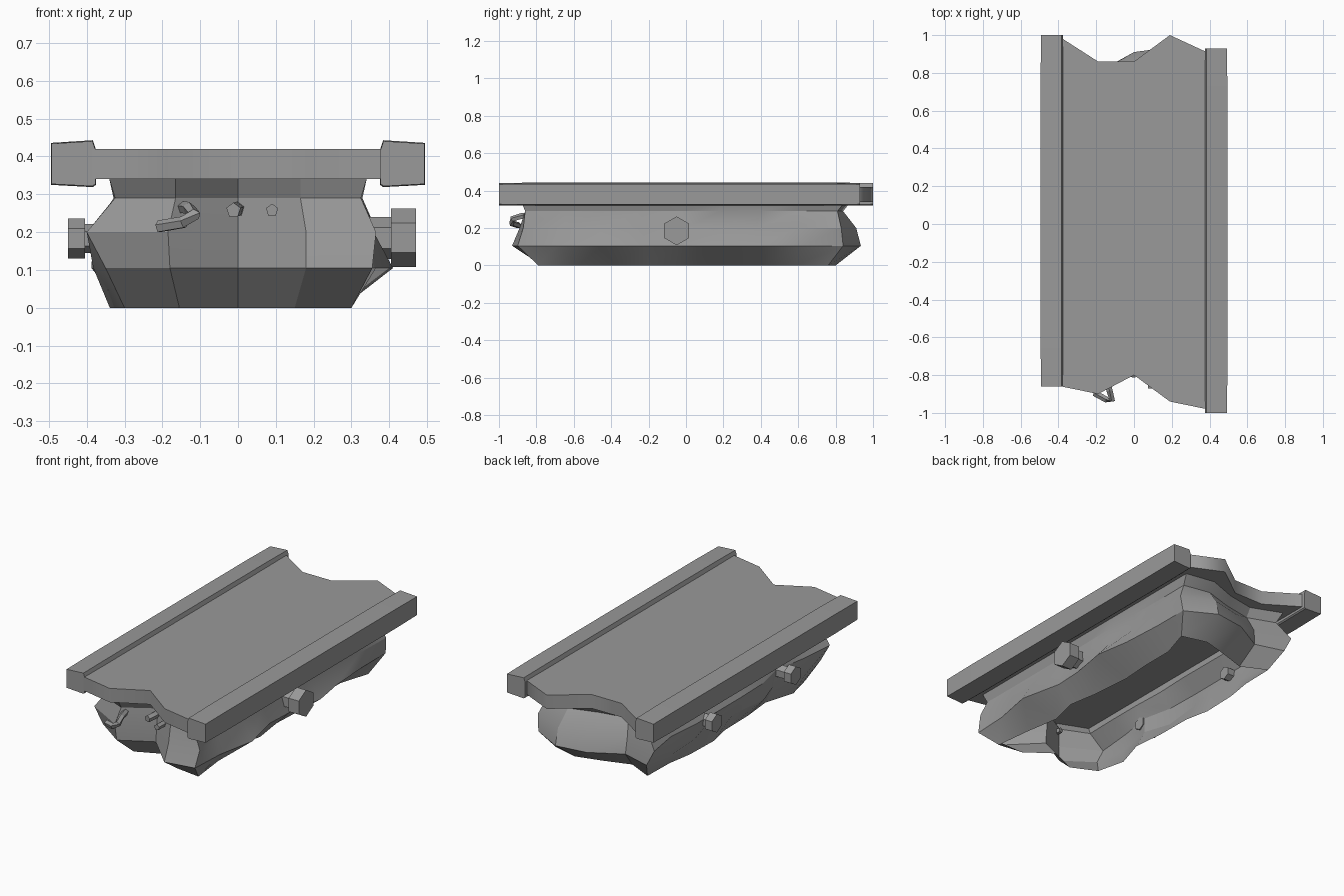
import bpy, math, random
from mathutils import Vector

if "Cube" in bpy.data.objects:
    bpy.data.objects.remove(bpy.data.objects["Cube"])
random.seed(11)

concrete = bpy.data.materials.new("dark_grey")
concrete.diffuse_color = (.32, .32, .32, 1)
concrete.use_nodes = True
concrete.node_tree.nodes["Principled BSDF"].inputs["Base Color"].default_value = concrete.diffuse_color


def make(name, verts, faces):
    me = bpy.data.meshes.new(name)
    me.from_pydata([tuple(v) for v in verts], [], faces)
    me.update()
    me.materials.append(concrete)
    ob = bpy.data.objects.new(name, me)
    bpy.context.collection.objects.link(ob)
    return ob


def smooth(ob, degrees):
    bpy.ops.object.select_all(action='DESELECT')
    bpy.context.view_layer.objects.active = ob
    ob.select_set(True)
    bpy.ops.object.shade_smooth_by_angle(angle=math.radians(degrees))


def loft(name, rings, caps=True):
    """Bridge equal closed rings with quads, optionally capping both ends."""
    n = len(rings[0])
    verts = [v for r in rings for v in r]
    faces = [(k*n + i, k*n + (i+1) % n, (k+1)*n + (i+1) % n, (k+1)*n + i)
             for k in range(len(rings)-1) for i in range(n)]
    if caps:
        faces += [tuple(reversed(range(n))),
                  tuple(range((len(rings)-1)*n, len(rings)*n))]
    return make(name, verts, faces)


def rod(name, pts, r, sides):
    """Low-poly bar following a path."""
    pts = [Vector(p) for p in pts]
    rings = []
    for i, p in enumerate(pts):
        d = (pts[min(i+1, len(pts)-1)] - pts[max(i-1, 0)]).normalized()
        up = Vector((0, 0, 1))
        a = (up - d*up.dot(d)).normalized()
        b = d.cross(a)
        rings.append([p + r*(a*math.cos(t) + b*math.sin(t))
                      for t in (2*math.pi*k/sides for k in range(sides))])
    return loft(name, rings)


# Road slab with broken ends
xs = [-.385, -.19, 0, .19, .385]
front = [-.86, -.9, -.8, -.94, -.98]
back = [.985, .86, .86, 1.0, .91]
outline = list(zip(xs, front)) + list(zip(xs, back))[::-1]
slab = loft("road_slab", [[(x, y, z) for x, y in outline] for z in (.34, .42)])
smooth(slab, 70)

# Curbs, slightly fuller along the middle than at the ends
profile = [(.376, .325), (.384, .319), (.494, .325), (.494, .436), (.384, .443), (.376, .42)]
for name, s, y0, y1 in (("left_curb", -1, -.86, 1.0), ("right_curb", 1, -1.0, .93)):
    rings = []
    for y, k in ((y0, .96), (y0+.2, 1), (y1-.2, 1), (y1, .96)):
        rings.append([(s*(.435 + (x-.435)*(.98 if k < 1 else 1)), y, .381 + (z-.381)*k)
                      for x, z in profile[::s]])
    loft(name, [r[::-1] for r in rings])

# Hollow rock hull, open underneath:
# (z, five column xs, front ys, back ys, mean left x, mean right x, roughness)
layers = [
    (.34, [-.34, -.165, 0, .165, .34], [-.79, -.86, -.76, -.87, -.88],
     [.86, .79, .82, .88, .85], .34, .34, 0),
    (.29, [-.325, -.165, 0, .165, .325], [-.76, -.83, -.73, -.85, -.86],
     [.82, .76, .79, .84, .81], .325, .325, .004),
    (.20, [-.40, -.185, 0, .18, .365], [-.74, -.86, -.74, -.89, -.87],
     [.86, .80, .87, .91, .83], .37, .345, .025),
    (.105, [-.35, -.18, 0, .18, .355], [-.73, -.85, -.75, -.93, -.90],
     [.86, .81, .91, .935, .84], .365, .385, .035),
    (0, [-.30, -.155, 0, .15, .30], [-.66, -.73, -.66, -.77, -.79],
     [.78, .71, .76, .80, .76], .31, .26, .03),
]
SEG = 8
rings = []
for z, cols, fy, by, left, right, rough in layers:
    def side(x, ya, yb):
        return [(x + random.uniform(-rough, rough),
                 ya + (yb-ya)*i/SEG + random.uniform(-1, 1)*rough, z)
                for i in range(1, SEG)]
    ring = [(x, y, z) for x, y in zip(cols, fy)]
    ring += side(right, fy[-1], by[-1])
    ring += [(x, y, z) for x, y in zip(cols, by)][::-1]
    ring += side(-left, by[0], fy[0])
    rings.append(ring)
smooth(loft("rock_hull", rings[::-1], caps=False), 25)

# Side bolts: hexagonal head on a short shaft
for name, s, y, z, r, xin, xmid, xout in (
        ("right_bolt", 1, -.05, .185, .077, .31, .405, .47),
        ("left_bolt_front", -1, -.36, .183, .053, .34, .405, .45),
        ("left_bolt_back", -1, .36, .183, .053, .34, .405, .45)):
    rod(name + "_head", [(s*xmid, y, z), (s*xout, y, z)], r, 6)
    rod(name + "_shaft", [(s*xin, y, z), (s*xmid, y, z)], r*.72, 6)

# Bent reinforcement bars sticking out of the broken front
rod("bent_rebar", [(-.15, -.80, .265), (-.13, -.88, .263), (-.115, -.93, .247),
                   (-.145, -.93, .225), (-.21, -.895, .214)], .017, 5)
rod("short_rebar_middle", [(0, -.70, .262), (-.005, -.77, .26), (-.012, -.81, .258)], .02, 5)
rod("short_rebar_right", [(.09, -.74, .258), (.09, -.87, .258)], .017, 5)
